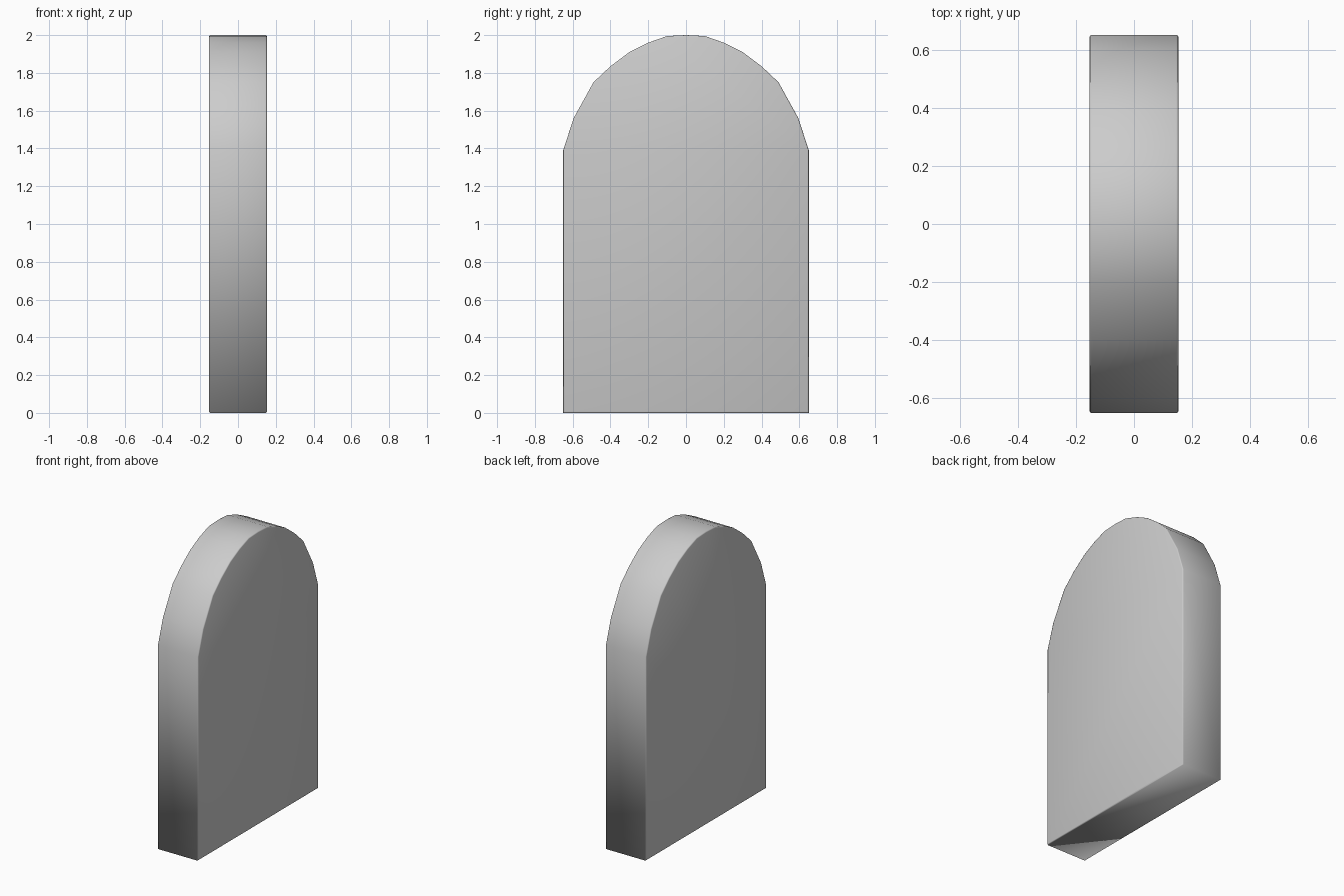
import bpy, bmesh

if "Cube" in bpy.data.objects:
    bpy.data.objects.remove(bpy.data.objects["Cube"])

HALF = 0.153  # half thickness along x

# Right half of the arched outline (y, z), mirrored for the left half
right = [(0.65, 0.0), (0.65, 1.39), (0.595, 1.56), (0.49, 1.75), (0.40, 1.835),
         (0.30, 1.91), (0.20, 1.96), (0.10, 1.995)]
outline = right + [(0.0, 2.0)] + [(-y, z) for y, z in reversed(right)]

# Arched slab: extrude the outline along x
bm = bmesh.new()
face = bm.faces.new([bm.verts.new((-HALF, y, z)) for y, z in outline])
ext = bmesh.ops.extrude_face_region(bm, geom=[face])
moved = [g for g in ext["geom"] if isinstance(g, bmesh.types.BMVert)]
bmesh.ops.translate(bm, verts=moved, vec=(2 * HALF, 0, 0))

# Slightly softened rims around both flat faces
rims = [e for e in bm.edges if abs(e.verts[0].co.x - e.verts[1].co.x) < 1e-5]
bmesh.ops.bevel(bm, geom=rims, offset=0.007, segments=2, profile=0.5, affect='EDGES')
bmesh.ops.recalc_face_normals(bm, faces=bm.faces)
for f in bm.faces:
    f.smooth = True

mesh = bpy.data.meshes.new("arched_slab")
bm.to_mesh(mesh)
bm.free()
slab = bpy.data.objects.new("arched_slab", mesh)
bpy.context.collection.objects.link(slab)
